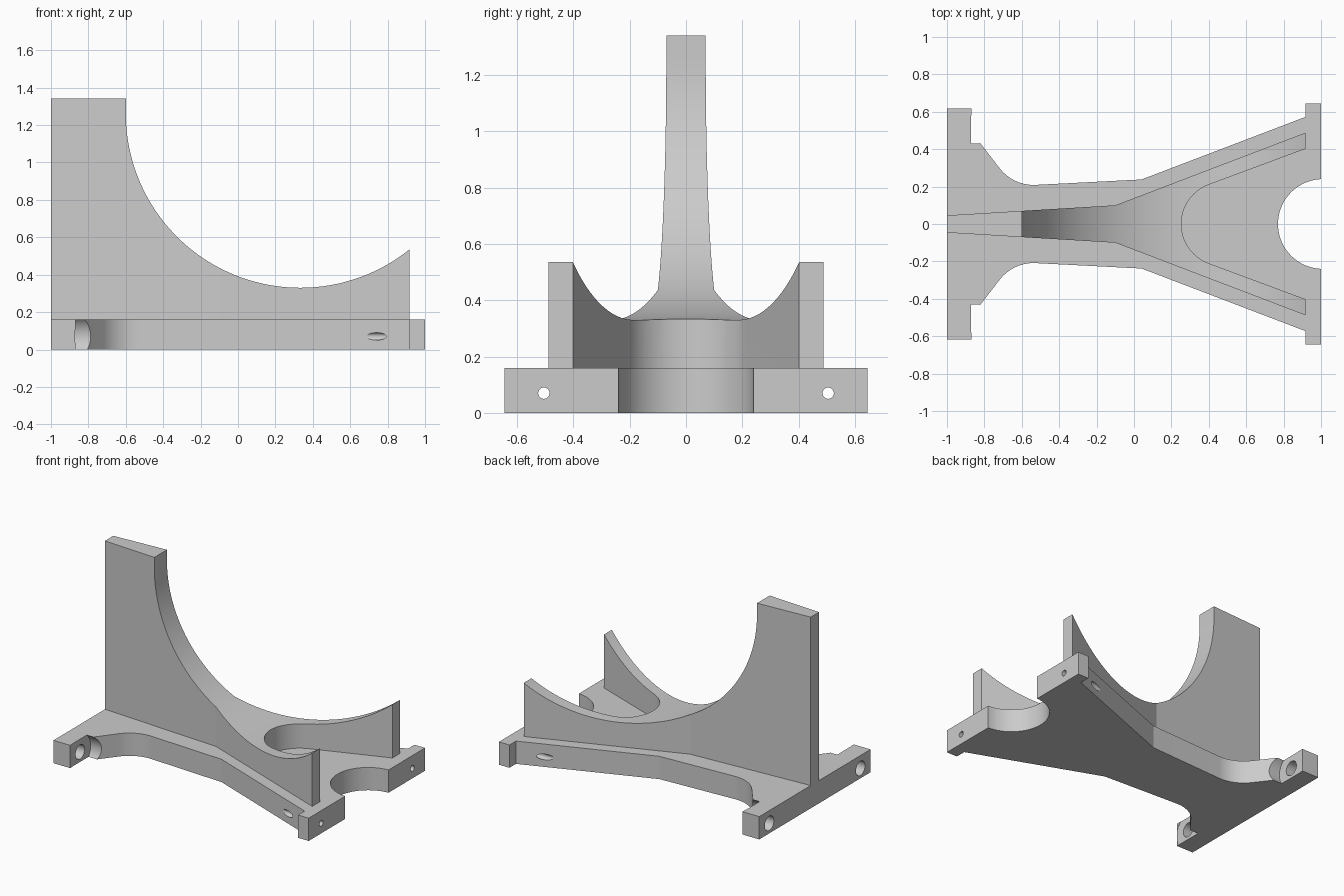
import bpy, bmesh, math
from mathutils import Vector, Matrix

cube = bpy.data.objects.get("Cube")
if cube:
    bpy.data.objects.remove(cube)

grey = bpy.data.materials.new("plain grey")
colour = (0.6, 0.6, 0.6, 1)
grey.diffuse_color = colour
grey.use_nodes = True
grey.node_tree.nodes["Principled BSDF"].inputs["Base Color"].default_value = colour

BASE_H = 0.16
TOP = 1.341
SEGMENTS = 96


def arc(cx, cy, r, start, end, n=24):
    """Points on an arc, angles in degrees."""
    angles = [math.radians(start + (end - start) * i / n) for i in range(n + 1)]
    return [(cx + r * math.cos(a), cy + r * math.sin(a)) for a in angles]


def fillet(before, corner, after, r, n=14):
    """Points of a round of radius r at a corner."""
    c = Vector(corner)
    u = (Vector(before) - c).normalized()
    v = (Vector(after) - c).normalized()
    half = u.angle(v) / 2
    centre = c + (u + v).normalized() * r / math.sin(half)
    p = c + u * r / math.tan(half) - centre
    q = c + v * r / math.tan(half) - centre
    sweep = math.pi - 2 * half
    rim = [p * math.sin(sweep * (1 - i / n)) + q * math.sin(sweep * i / n) for i in range(n + 1)]
    return [tuple(centre + d.normalized() * r) for d in rim]


def make_object(name, bm):
    bmesh.ops.recalc_face_normals(bm, faces=bm.faces)
    mesh = bpy.data.meshes.new(name)
    bm.to_mesh(mesh)
    bm.free()
    mesh.materials.append(grey)
    obj = bpy.data.objects.new(name, mesh)
    bpy.context.collection.objects.link(obj)
    return obj


def prism(name, points, low, high, along_y=False):
    """Extrude a closed profile along z, or along y for an x-z profile."""
    bm = bmesh.new()
    place = (lambda a, b: (a, low, b)) if along_y else (lambda a, b: (a, b, low))
    face = bm.faces.new([bm.verts.new(place(a, b)) for a, b in points])
    new = bmesh.ops.extrude_face_region(bm, geom=[face])["geom"]
    step = high - low
    bmesh.ops.translate(bm, verts=[g for g in new if isinstance(g, bmesh.types.BMVert)],
                        vec=(0, step, 0) if along_y else (0, 0, step))
    return make_object(name, bm)


def rod(name, x0, x1, y, z, r):
    """Cylinder along x."""
    bm = bmesh.new()
    matrix = Matrix.Translation(((x0 + x1) / 2, y, z)) @ Matrix.Rotation(math.pi / 2, 4, "Y")
    bmesh.ops.create_cone(bm, cap_ends=True, segments=48, radius1=r, radius2=r,
                          depth=x1 - x0, matrix=matrix)
    return make_object(name, bm)


def cut(obj, cutter):
    cutter.hide_render = True
    mod = obj.modifiers.new("cut", "BOOLEAN")
    mod.operation = "DIFFERENCE"
    mod.solver = "EXACT"
    mod.object = cutter
    bpy.context.view_layer.objects.active = obj
    bpy.ops.object.modifier_apply(modifier=mod.name)
    bpy.data.objects.remove(cutter)


def mirrored(half):
    return half + [(x, -y) for x, y in reversed(half)]


# Base plate: waisted outline with a mounting bar at each end,
# and the round notch in the front bar
shoulder, waist, flare = (-0.83, 0.443), (-0.645, 0.203), (0.04, 0.238)
base_half = [(-1, 0.617), (-0.87, 0.617), (-0.87, 0.443), shoulder]
base_half += fillet(shoulder, waist, flare, 0.23)
base_half += [flare, (0.918, 0.573), (0.918, 0.645), (1, 0.645)]
notch = arc(1.01, 0, 0.24, 92.4, 180, 32)
base = prism("base_plate", mirrored(base_half + notch[:-1]), 0, BASE_H)

# Bolt holes, tool clearances and pilot holes on both sides
for side in (-1, 1):
    y = side * 0.505
    cut(base, rod("bolt_cutter", -1.1, -0.75, y, 0.07, 0.05))
    cut(base, rod("clearance_cutter", -0.872, -0.6, y, 0.07, 0.117))
    cut(base, rod("pilot_cutter", 0.5, 1.1, y, 0.07, 0.02))

# Upright fin: a tapering post that forks into two arms
outer = [(-1, 0.046), (-0.6, 0.07), (-0.1, 0.1), (0.917, 0.488), (0.917, 0.402)]
nose = arc(0.477, 0, 0.224, 110.5, 249.5)
fin_outline = outer + nose + [(x, -y) for x, y in reversed(outer)]
fin = prism("forked_fin", fin_outline, BASE_H, TOP)

# Round cradle scooped out of the fin
scoop = arc(0.333, 1.263, 0.933, 180, 360, SEGMENTS) + [(1.266, 1.6), (-0.6, 1.6)]
cut(fin, prism("cradle_cutter", scoop, -1, 1, along_y=True))

for obj in (base, fin):
    bpy.ops.object.select_all(action="DESELECT")
    obj.select_set(True)
    bpy.context.view_layer.objects.active = obj
    bpy.ops.object.shade_smooth_by_angle(angle=math.radians(12))
